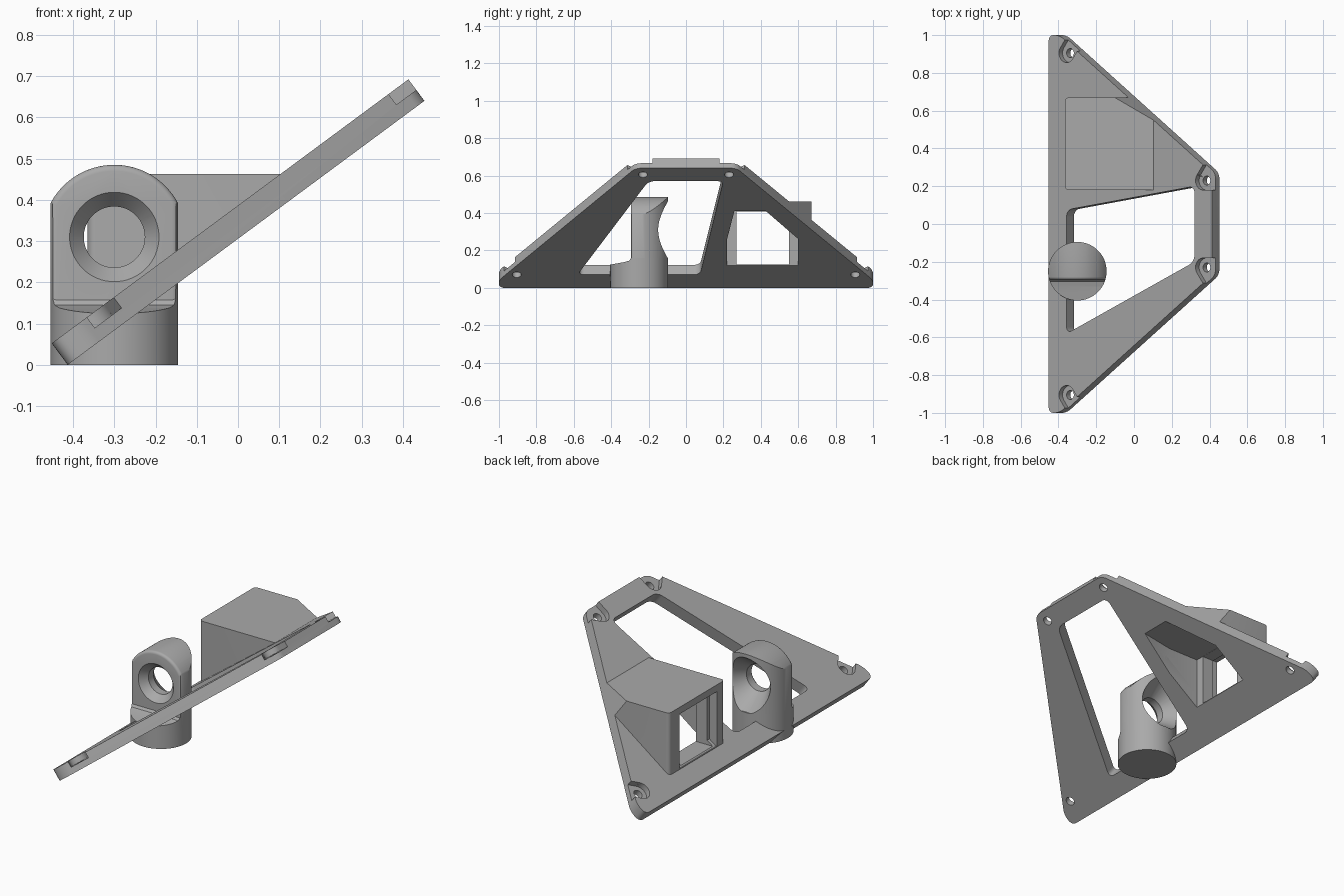
import bpy, bmesh, math
from mathutils import Matrix, Vector

cube = bpy.data.objects.get("Cube")
if cube:
    bpy.data.objects.remove(cube)

grey = bpy.data.materials.new("plain_grey")
grey.use_nodes = True
grey.diffuse_color = (0.4, 0.4, 0.4, 1)
grey.node_tree.nodes["Principled BSDF"].inputs["Base Color"].default_value = (0.4, 0.4, 0.4, 1)

# Frames: sloping plate, profile seen from the front, profile seen from the side
TILT = math.radians(36.5)
SLOPE = Matrix.Translation((-0.413, 0, 0)) @ Matrix.Rotation(-TILT, 4, 'Y')
FRONT = Matrix(((1, 0, 0, 0), (0, 0, 1, 0), (0, 1, 0, 0), (0, 0, 0, 1)))
SIDE = Matrix(((0, 0, 1, 0), (1, 0, 0, 0), (0, 1, 0, 0), (0, 0, 0, 1)))
LEVEL = Matrix.Identity(4)


def finish(bm, name, frame):
    bmesh.ops.transform(bm, matrix=frame, verts=bm.verts)
    bmesh.ops.recalc_face_normals(bm, faces=bm.faces)
    mesh = bpy.data.meshes.new(name)
    bm.to_mesh(mesh)
    bm.free()
    mesh.materials.append(grey)
    ob = bpy.data.objects.new(name, mesh)
    bpy.context.collection.objects.link(ob)
    return ob


def prism(name, points, low, high, frame=LEVEL, radius=0, rim=0):
    """Extrude an outline, with rounded corners and an optional rounded low rim."""
    bm = bmesh.new()
    bm.faces.new([bm.verts.new((a, b, low)) for a, b in points])
    if radius:
        bmesh.ops.bevel(bm, geom=bm.verts[:], offset=radius, segments=6,
                        profile=0.5, affect='VERTICES')
    ext = bmesh.ops.extrude_face_region(bm, geom=bm.faces[:])
    top = [g for g in ext["geom"] if isinstance(g, bmesh.types.BMVert)]
    bmesh.ops.translate(bm, verts=top, vec=(0, 0, high - low))
    bmesh.ops.recalc_face_normals(bm, faces=bm.faces)
    if len(bm.faces) == len(top) + 1:
        bm.faces.new([v for v in bm.verts if v not in top])
    if rim:
        edges = [e for e in bm.edges if all(abs(v.co.z - low) < 1e-5 for v in e.verts)]
        bmesh.ops.bevel(bm, geom=edges, offset=rim, segments=4, profile=0.5, affect='EDGES')
    return finish(bm, name, frame)


def tube(name, centre, r_low, r_high, low, high, frame=LEVEL):
    bm = bmesh.new()
    shift = Matrix.Translation((*centre, (low + high) / 2))
    bmesh.ops.create_cone(bm, cap_ends=True, segments=64, radius1=r_low,
                          radius2=r_high, depth=high - low, matrix=shift)
    return finish(bm, name, frame)


def combine(ob, tools, operation='DIFFERENCE'):
    for tool in tools:
        mod = ob.modifiers.new("shape", 'BOOLEAN')
        mod.operation, mod.object, mod.solver = operation, tool, 'EXACT'
        bpy.context.view_layer.update()
        result = ob.evaluated_get(bpy.context.evaluated_depsgraph_get())
        mesh = bpy.data.meshes.new_from_object(result)
        ob.modifiers.clear()
        ob.data = mesh


def discard(tools):
    for tool in tools:
        bpy.data.objects.remove(tool)


def rect(a0, b0, a1, b1):
    return [(a0, b0), (a1, b0), (a1, b1), (a0, b1)]


# Sloping plate
T = 0.065
outline = [(0, -1), (0.07, -1), (1.076, -0.27), (1.076, 0.27), (0.07, 1), (0, 1)]
plate = prism("mounting_plate", outline, 0, T, SLOPE, radius=0.03)
window = prism("window_cutter", [(0.118, -0.58), (0.96, -0.2), (0.96, 0.2), (0.118, 0.075)],
               -0.1, 0.2, SLOPE, radius=0.035)
cutters = [window]

# Screw holes with pockets that open towards the plate edge
edge_normal = Vector((0.73, 1.006)).normalized()
for side in (-1, 1):
    out = Vector((edge_normal.x, side * edge_normal.y))
    for u, v, ways in ((0.118, 0.905, [out]), (1.017, 0.23, [out, Vector((1, 0))])):
        c = Vector((u, v * side))
        cutters.append(tube("screw_hole", c, 0.024, 0.024, -0.1, 0.2, SLOPE))
        cutters.append(tube("screw_pocket", c, 0.05, 0.05, 0.033, 0.2, SLOPE))
        for way in ways:
            across = Vector((-way.y, way.x)) * 0.05
            far = c + way * 0.2
            cutters.append(prism("pocket_slot", [c - across, far - across, far + across, c + across],
                                 0.033, 0.2, SLOPE))

# Hollow box housing, trimmed to the plate edge
housing = prism("box_housing", rect(-0.365, 0.18, 0.2, 0.67), 0, 0.463, radius=0.02)
trim = prism("housing_trim", outline, 0.03, 1, SLOPE)
cavity = prism("cavity", [(-0.25, 0.22), (-0.06, 0.22), (0.15, 0.26), (0.15, 0.42),
                          (-0.06, 0.6), (-0.25, 0.6)], -0.1, 0.41)
port = prism("port", rect(0.27, 0.125, 0.55, 0.409), -0.6, -0.2, SIDE)
recess = prism("port_recess", rect(0.25, 0.12, 0.58, 0.425), -0.6, -0.32, SIDE)
combine(housing, [trim], 'INTERSECT')
combine(housing, [cavity, port, recess])
combine(plate, cutters + [cavity, port])
discard(cutters + [trim, cavity, port, recess])

# Round pillar base with a sloping ledge
CX, CY, R = -0.3, -0.25, 0.155
base = tube("pillar_base", (CX, CY), R, R, 0, 0.16)
ledge = prism("ledge_cutter", [(-0.5, 0.11), (-0.4, 0.125), (-0.33, 0.138), (-0.305, 0.145),
                               (-0.293, 0.16), (-0.293, 0.3), (-0.5, 0.3)], -0.6, 0, SIDE)
combine(base, [ledge])

# Domed pillar head with a countersunk eye
EZ, DOME = 0.31, 0.175
head = tube("pillar_head", (CX, CY), R, R, 0.1, 0.6)
start = math.acos(R / DOME)
arc = [start + (math.pi - 2 * start) * i / 32 for i in range(33)]
dome_points = [(CX - R - 0.001, 0.05), (CX + R + 0.001, 0.05)]
dome_points += [(CX + DOME * math.cos(a), EZ + DOME * math.sin(a)) for a in arc]
dome = prism("dome_profile", dome_points, -0.295, 0.1, FRONT, rim=0.015)
combine(head, [dome], 'INTERSECT')
eye = [tube("eye_bore", (CX, EZ), 0.074, 0.074, -0.6, 0.2, FRONT),
       tube("eye_front", (CX, EZ), 0.117, 0.074, -0.305, -0.255, FRONT),
       tube("eye_back", (CX, EZ), 0.074, 0.162, -0.21, -0.085, FRONT)]
combine(head, eye)
discard(eye + [ledge, dome])

# Smooth the round surfaces and keep the edges sharp
bpy.ops.object.select_all(action='DESELECT')
for ob in (plate, housing, base, head):
    ob.select_set(True)
bpy.context.view_layer.objects.active = plate
bpy.ops.object.shade_smooth_by_angle(angle=math.radians(30))
